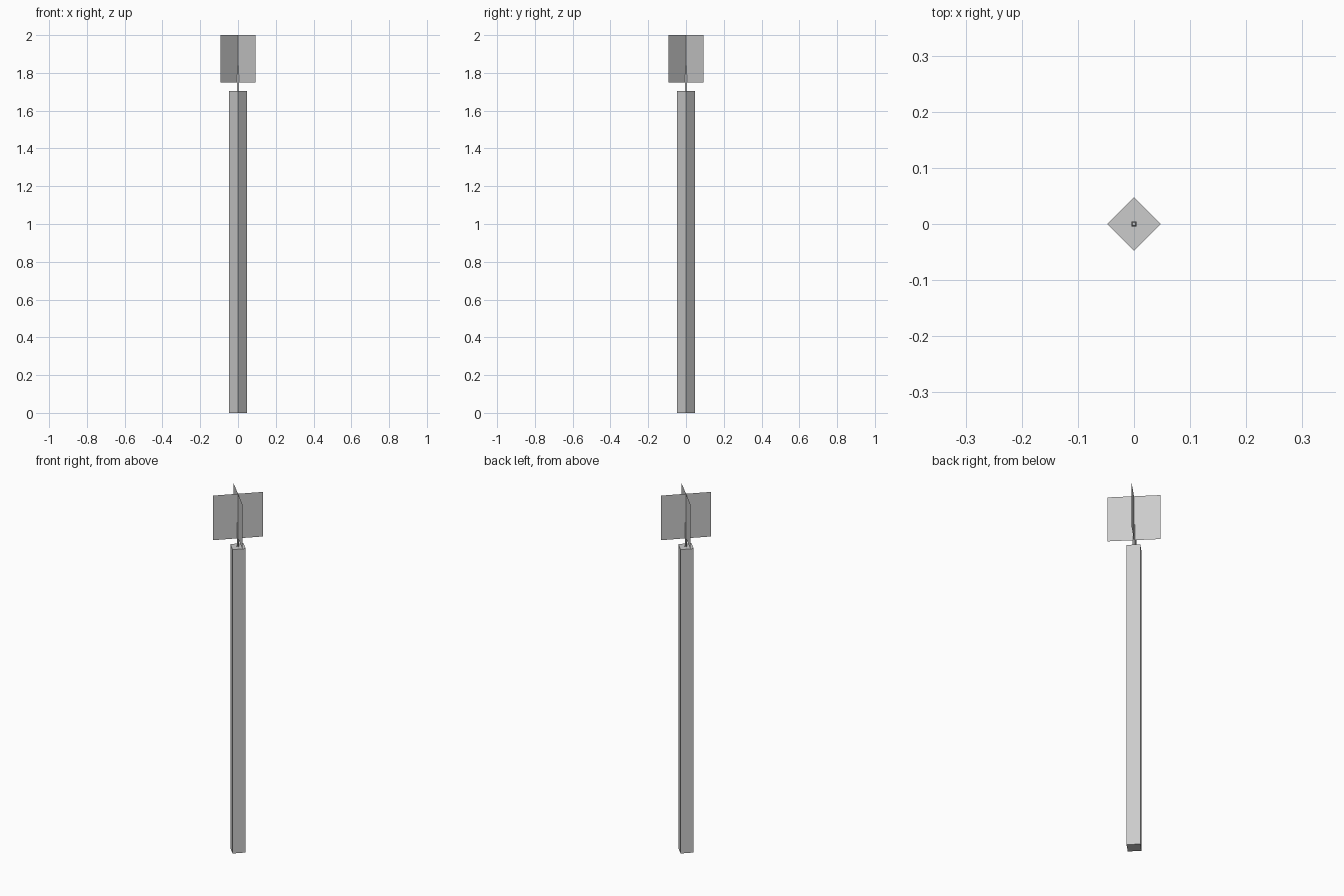
import bpy, bmesh
from math import radians, sqrt
from mathutils import Matrix

if "Cube" in bpy.data.objects:
    bpy.data.objects.remove(bpy.data.objects["Cube"])


def finish(bm, name):
    mesh = bpy.data.meshes.new(name)
    bm.to_mesh(mesh)
    bm.free()
    obj = bpy.data.objects.new(name, mesh)
    bpy.context.collection.objects.link(obj)
    return obj


def square_post(name, r1, r2, z0, z1, turn):
    """Four-sided shaft with corner radii r1 (bottom) and r2 (top)."""
    bm = bmesh.new()
    bmesh.ops.create_cone(
        bm, cap_ends=True, segments=4, radius1=r1, radius2=r2, depth=z1 - z0,
        matrix=Matrix.Translation((0, 0, (z0 + z1) / 2)) @ Matrix.Rotation(radians(turn), 4, 'Z'))
    return finish(bm, name)


def flame_card(name, half, z0, z1, turn):
    """Upright single-sided rectangle through the centre axis."""
    bm = bmesh.new()
    rot = Matrix.Rotation(radians(turn), 3, 'Z')
    corners = [(-half, 0, z0), (half, 0, z0), (half, 0, z1), (-half, 0, z1)]
    verts = [bm.verts.new(c) for c in corners]
    bm.faces.new(verts)
    bmesh.ops.rotate(bm, verts=bm.verts, cent=(0, 0, 0), matrix=rot)
    return finish(bm, name)


# Shaft, its corners pointing along x and y
square_post("candle_shaft", 0.048, 0.048, 0, 1.705, 0)

# Thin wick, thicker below and narrower at the tip
square_post("wick_base", 0.0065, 0.006, 1.70, 1.78, 45)
square_post("wick_tip", 0.006, 0.004, 1.78, 1.84, 45)

# Two crossed flame cards on the diagonals
for name, turn in (("flame_card_a", 45), ("flame_card_b", -45)):
    flame_card(name, 0.092 * sqrt(2), 1.75, 2.0, turn)
